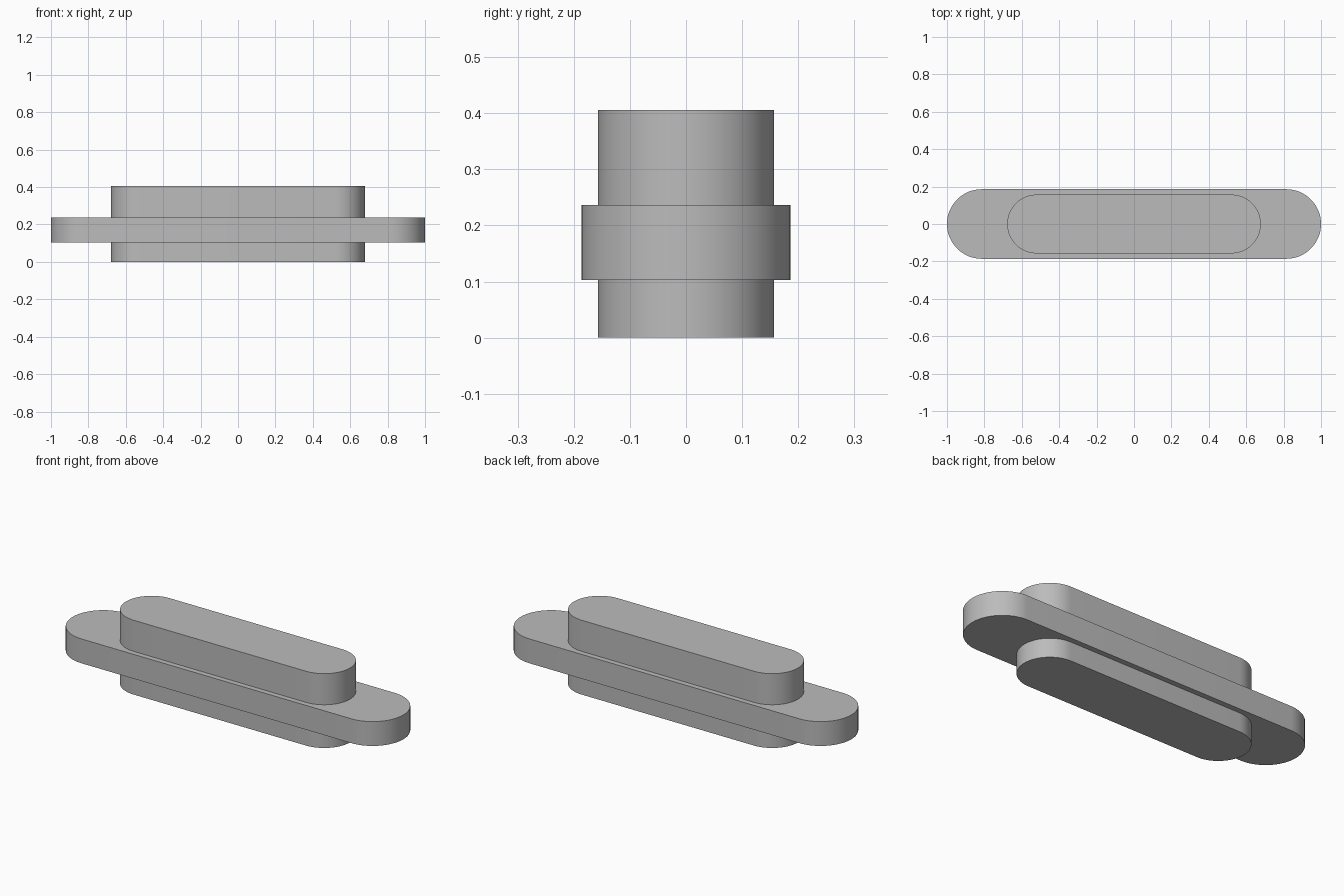
import bpy, bmesh
from math import pi, sin, cos

cube = bpy.data.objects.get("Cube")
if cube:
    bpy.data.objects.remove(cube, do_unlink=True)

# Plain grey finish
grey = bpy.data.materials.new("grey")
grey.use_nodes = True
colour = (0.5, 0.5, 0.5, 1)
grey.diffuse_color = colour
grey.node_tree.nodes["Principled BSDF"].inputs["Base Color"].default_value = colour


def rounded_bar(name, half_length, radius, bottom, top, steps=32):
    """Upright prism with a straight-sided, round-ended outline."""
    bm = bmesh.new()
    outline = []
    for side in (1, -1):
        for i in range(steps + 1):
            a = -pi / 2 + pi * i / steps
            x = half_length - radius + radius * cos(a)
            outline.append(bm.verts.new((side * x, side * radius * sin(a), bottom)))
    base = bm.faces.new(outline)
    result = bmesh.ops.extrude_face_region(bm, geom=[base], use_keep_orig=True)
    raised = [v for v in result["geom"] if isinstance(v, bmesh.types.BMVert)]
    bmesh.ops.translate(bm, verts=raised, vec=(0, 0, top - bottom))
    bmesh.ops.recalc_face_normals(bm, faces=bm.faces)
    mesh = bpy.data.meshes.new(name)
    bm.to_mesh(mesh)
    bm.free()
    mesh.materials.append(grey)
    obj = bpy.data.objects.new(name, mesh)
    bpy.context.collection.objects.link(obj)
    bpy.ops.object.select_all(action="DESELECT")
    obj.select_set(True)
    bpy.context.view_layer.objects.active = obj
    bpy.ops.object.shade_smooth_by_angle(angle=pi / 6)


# Core running full height, and the longer flange around it
rounded_bar("core", 0.678, 0.157, 0, 0.406)
rounded_bar("flange", 1.0, 0.186, 0.103, 0.236)
